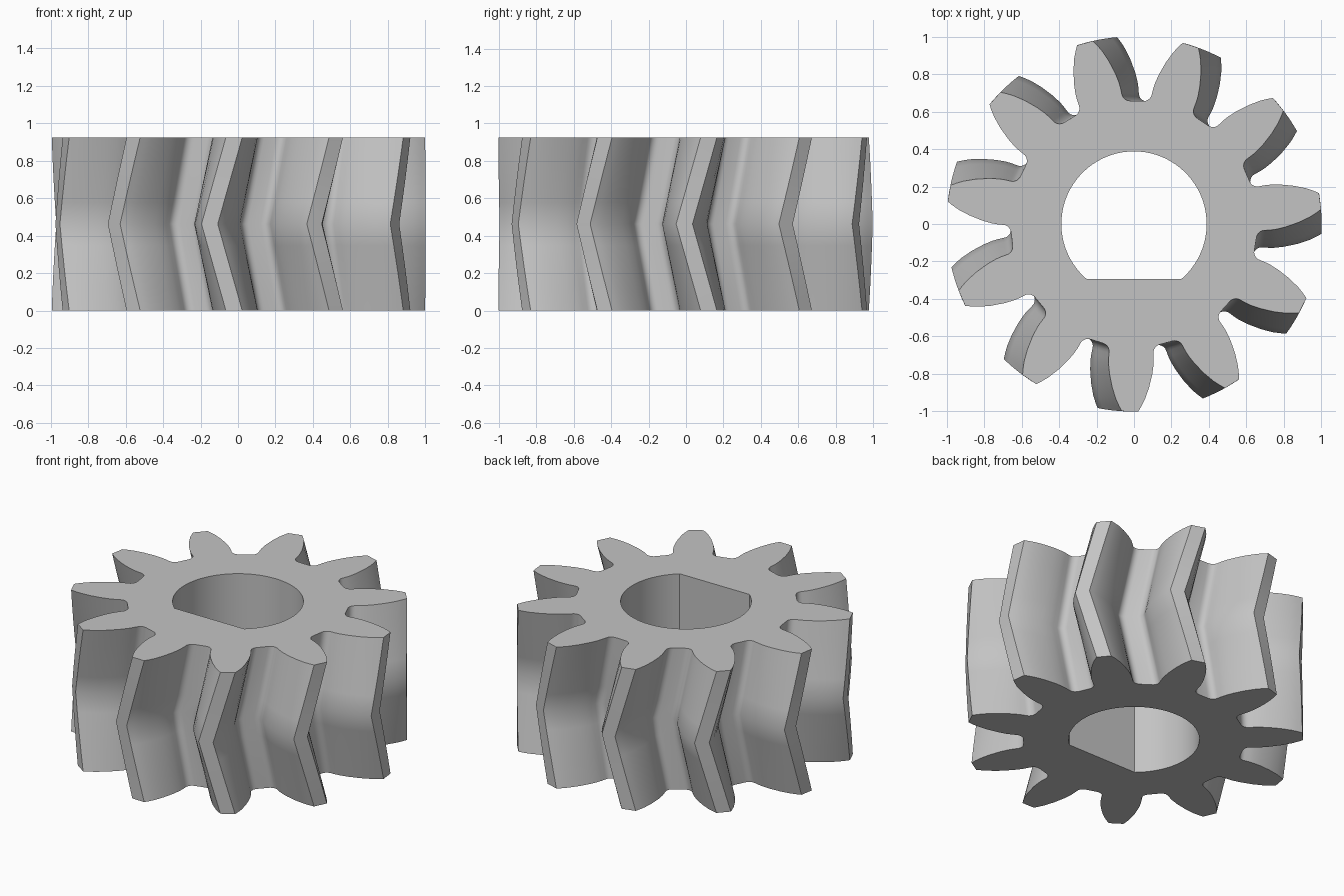
import bpy
import bmesh
from math import sin, cos, pi, radians, degrees, asin, sqrt

TEETH = 11
HEIGHT = 0.925
TWIST = radians(-7.5)      # rotation of the middle plane of the herringbone
PHASE = radians(-91.2)     # direction of the first tooth on the end faces
HALF_STEPS = 4             # layers in each half of the herringbone
BORE_R, FLAT_Y = 0.388, -0.295

if "Cube" in bpy.data.objects:
    bpy.data.objects.remove(bpy.data.objects["Cube"], do_unlink=True)


def gear_outline():
    """Polar outline (radius, angle) of all teeth, counter-clockwise."""
    half_pitch = 180 / TEETH
    # Half a tooth: curved flank, then the rounded root
    flank = [(1.002, 2.5), (0.975, 3.5), (0.94, 4.7), (0.88, 6.4),
             (0.81, 8.1), (0.76, 9.1), (0.73, 9.5)]
    for i in range(6):
        t = i / 5 * pi / 2
        flank.append((0.70 - 0.042 * sin(t), half_pitch - 2.9 - 3.7 * cos(t)))
    tooth = [(r, -a) for r, a in reversed(flank)] + flank
    return [(r, radians(a) + PHASE + 2 * pi * k / TEETH)
            for k in range(TEETH) for r, a in tooth]


def ring(bm, points, z):
    return [bm.verts.new((x, y, z)) for x, y in points]


def skin(bm, lower, upper):
    n = len(lower)
    for i in range(n):
        j = (i + 1) % n
        bm.faces.new((lower[i], lower[j], upper[j], upper[i]))


bm = bmesh.new()

# Toothed outside, twisted one way and then back
outline = gear_outline()
layers = []
for k in range(2 * HALF_STEPS + 1):
    f = k / (2 * HALF_STEPS)
    turn = TWIST * (1 - abs(2 * f - 1))
    layers.append(ring(bm, [(r * cos(a + turn), r * sin(a + turn))
                            for r, a in outline], f * HEIGHT))
for lower, upper in zip(layers, layers[1:]):
    skin(bm, lower, upper)

# D-shaped bore
start = asin(FLAT_Y / BORE_R)
sweep = pi - 2 * start
d_shape = [(BORE_R * cos(start + sweep * i / 64), BORE_R * sin(start + sweep * i / 64))
           for i in range(65)]
bore = [ring(bm, d_shape, z) for z in (0, HEIGHT)]
skin(bm, bore[1], bore[0])

# Flat end faces between the teeth and the bore
for z in (0, HEIGHT):
    rim = [e for e in bm.edges if e.is_boundary
           and all(abs(v.co.z - z) < 1e-5 for v in e.verts)]
    bmesh.ops.triangle_fill(bm, edges=rim, use_beauty=True)
bmesh.ops.recalc_face_normals(bm, faces=bm.faces[:])

mesh = bpy.data.meshes.new("herringbone_gear")
bm.to_mesh(mesh)
bm.free()
gear = bpy.data.objects.new("herringbone_gear", mesh)
bpy.context.collection.objects.link(gear)

# Plain grey material
grey = bpy.data.materials.new("light_grey")
grey.use_nodes = True
colour = (0.55, 0.55, 0.55, 1)
grey.diffuse_color = colour
grey.node_tree.nodes["Principled BSDF"].inputs["Base Color"].default_value = colour
mesh.materials.append(grey)

# Smooth flanks with sharp tips, rims and bore corners
bpy.ops.object.select_all(action="DESELECT")
gear.select_set(True)
bpy.context.view_layer.objects.active = gear
bpy.ops.object.shade_smooth_by_angle(angle=radians(36))
